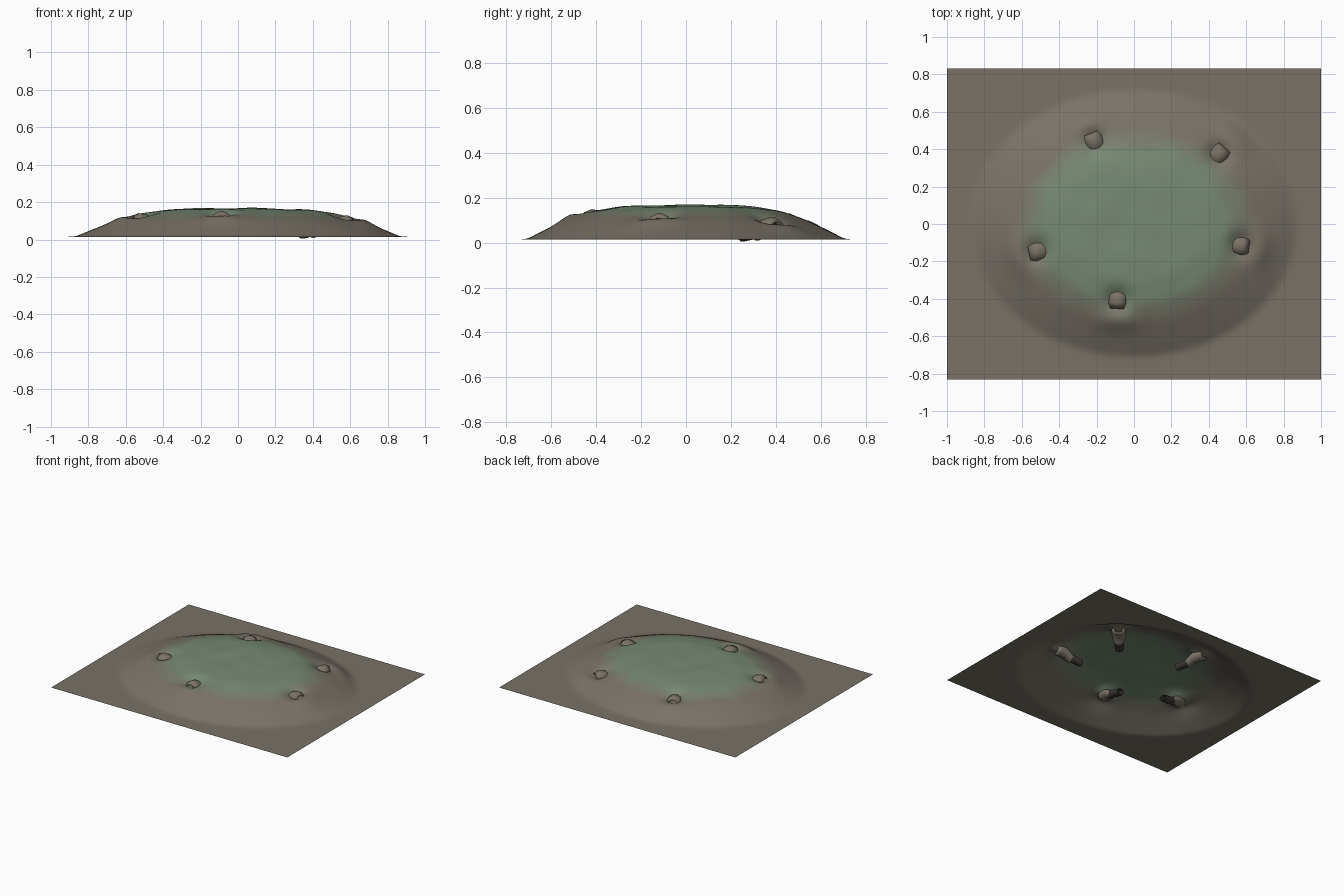
import bpy, bmesh, math
from mathutils import Vector, noise

if "Cube" in bpy.data.objects:
    bpy.data.objects.remove(bpy.data.objects["Cube"])

# hood centre x, y and outward heading in degrees
BURROWS = [(0.563, -0.115, -8), (0.45, 0.37, 48), (-0.21, 0.437, 113),
           (-0.51, -0.145, 193), (-0.088, -0.40, 268)]
PROFILE = [(0, .167), (.25, .166), (.45, .159), (.6, .14), (.75, .103),
           (.9, .052), (1.0, .0155), (1.06, .0145), (9, .0145)]

def material(name, c):
    m = bpy.data.materials.new(name)
    m.diffuse_color = (*c, 1)
    m.use_nodes = True
    m.node_tree.nodes["Principled BSDF"].inputs["Base Color"].default_value = m.diffuse_color
    return m

def radius(x, y):
    return math.hypot(x / 0.87, y / 0.71)

def mound(r):
    for (a, za), (b, zb) in zip(PROFILE, PROFILE[1:]):
        if r <= b:
            return za + (zb - za) * (r - a) / (b - a)

def height(x, y):
    r = radius(x, y)
    s = .035 if r < .9 else .02
    z = sum(mound(abs(r + d * s)) for d in (-1, -.5, 0, .5, 1)) / 5
    z += 0.008 * noise.noise(Vector((x * 6, y * 6, 0))) * max(0, 1 - r)
    for bx, by, deg in BURROWS:
        a = math.radians(deg)
        u = (x - bx) * math.cos(a) + (y - by) * math.sin(a)
        v = -(x - bx) * math.sin(a) + (y - by) * math.cos(a)
        z -= 0.038 * math.exp(-((u - .01) / .065) ** 2 - (v / .065) ** 2)  # entrance hollow
        z += 0.020 * math.exp(-((u - .11) / .065) ** 2 - (v / .11) ** 2)   # spoil heap
    return max(z, 0.0135)

def finish(name, bm, mats, smooth=True):
    me = bpy.data.meshes.new(name)
    bm.to_mesh(me)
    bm.free()
    for m in mats:
        me.materials.append(m)
    for p in me.polygons:
        p.use_smooth = smooth
    ob = bpy.data.objects.new(name, me)
    bpy.context.collection.objects.link(ob)
    return ob

# ground sheet with mound, soil blending to grass at the crown
soil, grass = Vector((.192, .168, .135)), Vector((.185, .255, .175))
blend = [material(f"ground_{i}", soil.lerp(grass, i / 11)) for i in range(12)]
bm = bmesh.new()
bmesh.ops.create_grid(bm, x_segments=120, y_segments=100, size=1)
for v in bm.verts:
    v.co.y *= 0.832
    v.co.z = height(v.co.x, v.co.y)
for f in bm.faces:
    c = f.calc_center_median()
    t = (0.74 - radius(c.x, c.y)) / 0.2 + 0.25 * noise.noise(Vector((c.x * 8, c.y * 8, 3)))
    f.material_index = round(11 * min(1, max(0, t)))
finish("ground_mound", bm, blend)

# burrow tubes: a list of rings (distance, drop, radius) swept along the heading
def tube(name, bx, by, z, deg, stations, mat, sides=10):
    a = math.radians(deg)
    out, side = Vector((math.cos(a), math.sin(a), 0)), Vector((-math.sin(a), math.cos(a), 0))
    bm = bmesh.new()
    rings = []
    for u, dz, r in stations:
        c = Vector((bx, by, z + dz)) + out * u
        rings.append([bm.verts.new(c + side * r * math.cos(t) + Vector((0, 0, .75 * r * math.sin(t))))
                      for t in (2 * math.pi * i / sides for i in range(sides))])
    for p, q in zip(rings, rings[1:]):
        for i in range(sides):
            j = (i + 1) % sides
            bm.faces.new((p[i], p[j], q[j], q[i]))
    bmesh.ops.recalc_face_normals(bm, faces=bm.faces)
    return finish(name, bm, [mat])

rim, dark = material("burrow_rim", soil), material("tunnel_dark", (.045, .04, .034))
for i, (bx, by, deg) in enumerate(BURROWS):
    z = mound(radius(bx, by)) - 0.034
    tube(f"burrow_mouth_{i}", bx, by, z, deg,
         [(.046, -.004, .03), (.053, -.003, .041), (.02, .004, .05), (-.025, -.004, .049), (-.07, -.035, .04)], rim)
    tube(f"burrow_tunnel_{i}", bx, by, z, deg,
         [(.02, -.001, .034), (-.05, -.022, .036), (-.11, -.036, .034), (-.16, -.046, .031)], dark)
